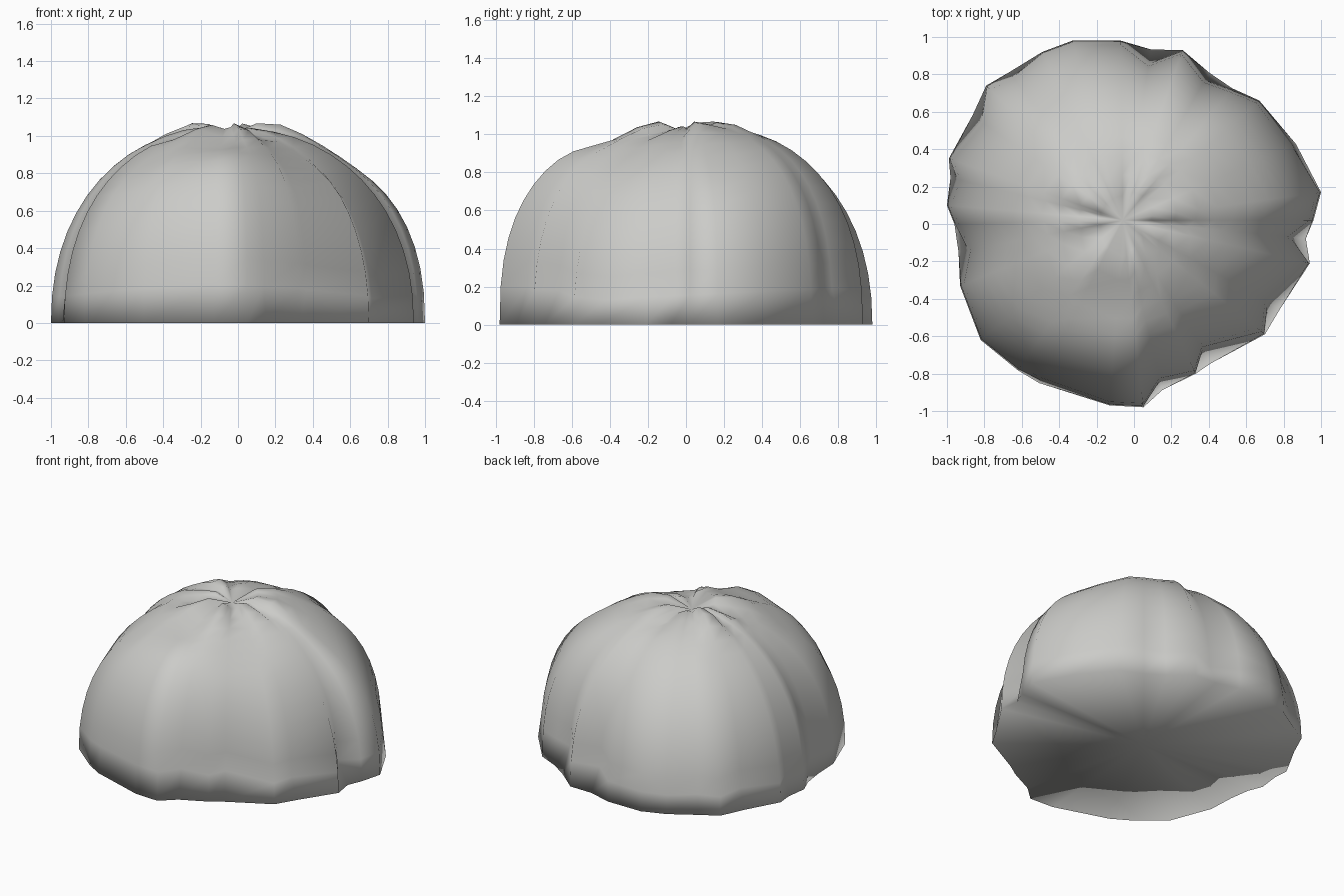
import bpy, bmesh, math
from mathutils import Vector

cube = bpy.data.objects.get("Cube")
if cube:
    bpy.data.objects.remove(cube)

POLE = Vector((-0.06, 0.02))
RINGS = 14

# Ground plan of the boulder, counter-clockwise from the left side
PLAN = [(.96, .02), (1, .17), (.85, .42), (.67, .66), (.52, .72), (.38, .77),
        (.26, .93), (.08, .86), (-.07, .98), (-.33, .98), (-.49, .92),
        (-.65, .79), (-.79, .74), (-.82, .55), (-.99, .35), (-.95, .24),
        (-1, .1), (-.96, 0), (-.89, -.14), (-.93, -.33), (-.82, -.62),
        (-.62, -.78), (-.5, -.84), (-.13, -.97), (.05, -.98), (.14, -.84),
        (.33, -.8), (.37, -.67), (.7, -.59), (.72, -.42), (.94, -.21), (.84, -.07)]

# How square the shoulder is, every 30 degrees from the left side
SHOULDER = [2.3, 2.5, 2.6, 2.2, 2.1, 2.1, 2.2, 2.2, 2.5, 2.7, 2.5, 2.1]

# Hollows in the upper surface: x, y, depth, width
HOLLOWS = [(-.1, -.42, .06, .18), (-.5, -.42, .05, .18),
           (.3, -.38, .05, .16), (.62, .2, .04, .2), (-.06, .02, .05, .06)]

spokes = [Vector(p) - POLE for p in PLAN]
count = len(spokes)


def smoothed(i, reach):
    """Average spoke length around one direction."""
    near = [spokes[(i + k) % count].length for k in range(-reach, reach + 1)]
    return sum(near) / len(near)


def shoulder(spoke):
    """Profile exponent, blended between the listed directions."""
    place = math.degrees(math.atan2(spoke.y, spoke.x)) % 360 / 30
    k = int(place)
    blend = place - k
    return SHOULDER[k % 12] * (1 - blend) + SHOULDER[(k + 1) % 12] * blend


def surface_point(i, ring):
    """Point on the dome: a squarish profile with folds that fade upward."""
    t = ring / RINGS * math.pi / 2
    power = 2 / shoulder(spokes[i])
    rho = math.cos(t) ** power
    z = math.sin(t) ** power
    length = spokes[i].length
    fold = 1 - 0.4 * z * z
    radius = smoothed(i, 2) * (1 - fold) + length * fold
    if ring == 0:
        radius = max(length, smoothed(i, 1))
    spot = POLE + spokes[i].normalized() * radius * rho
    # Uneven ridges around the crown
    ridge = 0.022 * (math.sin(i * 1.55) + math.sin(i * 0.6)) * math.exp(-((rho - .25) / .15) ** 2)
    dent = sum(d * math.exp(-((spot.x - x) ** 2 + (spot.y - y) ** 2) / w ** 2)
               for x, y, d, w in HOLLOWS)
    return (spot.x, spot.y, max(0, 1.05 * z + ridge - dent * z))


bm = bmesh.new()
rings = [[bm.verts.new(surface_point(i, r)) for i in range(count)]
         for r in range(RINGS)]
crown = bm.verts.new((POLE.x, POLE.y, 1.0))
base = bm.verts.new((POLE.x, POLE.y, 0))
for i in range(count):
    j = (i + 1) % count
    for low, high in zip(rings, rings[1:]):
        bm.faces.new((low[i], low[j], high[j], high[i]))
    bm.faces.new((rings[-1][i], rings[-1][j], crown))
    bm.faces.new((rings[0][j], rings[0][i], base))
for face in bm.faces:
    face.smooth = True

mesh = bpy.data.meshes.new("boulder")
bm.to_mesh(mesh)
bm.free()
boulder = bpy.data.objects.new("boulder", mesh)
bpy.context.collection.objects.link(boulder)

# Plain stone colour
stone = bpy.data.materials.new("stone grey")
stone.use_nodes = True
colour = (0.6, 0.6, 0.58, 1)
stone.diffuse_color = colour
stone.node_tree.nodes["Principled BSDF"].inputs["Base Color"].default_value = colour
mesh.materials.append(stone)
